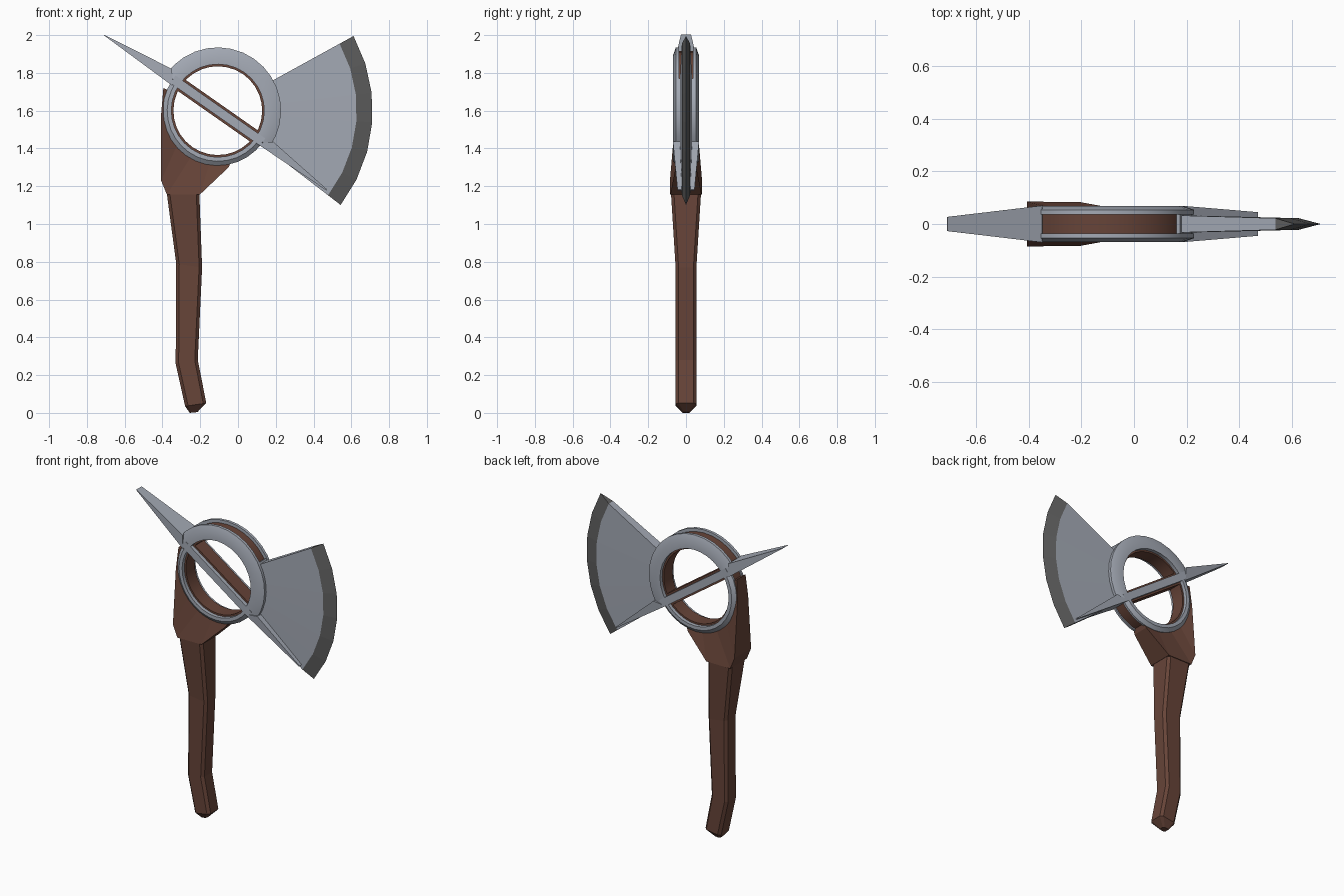
import bpy, bmesh, math

if "Cube" in bpy.data.objects:
    bpy.data.objects.remove(bpy.data.objects["Cube"])

CX, CZ = -0.107, 1.60           # ring centre
AXIS = math.radians(145)        # direction of the diagonal bar and spikes


def material(name, rgb):
    m = bpy.data.materials.new(name)
    m.diffuse_color = (*rgb, 1)
    m.use_nodes = True
    m.node_tree.nodes["Principled BSDF"].inputs["Base Color"].default_value = m.diffuse_color
    return m


WOOD = material("brown wood", (0.135, 0.058, 0.040))
STEEL = material("grey steel", (0.37, 0.40, 0.46))
DARK = material("dark edge", (0.115, 0.115, 0.115))


def loft(name, sections, mat, smooth=False):
    """Skin a row of closed cross-sections and cap both ends."""
    bm = bmesh.new()
    rows = [[bm.verts.new(p) for p in s] for s in sections]
    n = len(rows[0])
    for a, b in zip(rows, rows[1:]):
        for i in range(n):
            j = (i + 1) % n
            bm.faces.new((a[i], a[j], b[j], b[i]))
    bm.faces.new(rows[0])
    bm.faces.new(rows[-1])
    bmesh.ops.recalc_face_normals(bm, faces=bm.faces)
    me = bpy.data.meshes.new(name)
    bm.to_mesh(me)
    bm.free()
    me.materials.append(mat)
    ob = bpy.data.objects.new(name, me)
    bpy.context.collection.objects.link(ob)
    if smooth:
        bpy.ops.object.select_all(action='DESELECT')
        ob.select_set(True)
        bpy.context.view_layer.objects.active = ob
        bpy.ops.object.shade_smooth_by_angle(angle=math.radians(20))
    return ob


def polar(r, deg, y):
    a = math.radians(deg)
    return (CX + r * math.cos(a), y, CZ + r * math.sin(a))


def arc(name, profile, a0, a1, steps, mat, smooth=True):
    """Sweep an (r, y) profile around the ring centre."""
    angles = [a0 + (a1 - a0) * i / steps for i in range(steps + 1)]
    return loft(name, [[polar(r, a, y) for r, y in profile] for a in angles], mat, smooth)


def along(u, v, y):
    """Point at u along the diagonal (towards upper left), v up-right of it."""
    c, s = math.cos(AXIS), math.sin(AXIS)
    return (CX + u * c + v * s, y, CZ + u * s - v * c)


def bar(name, ends, mat):
    """Box along the diagonal; each end is (u_low, v_low, u_high, v_high, y0, y1)."""
    return loft(name, [[along(u0, v0, y0), along(u1, v1, y0),
                        along(u1, v1, y1), along(u0, v0, y1)]
                       for u0, v0, u1, v1, y0, y1 in ends], mat)


# Handle: eight-sided sections given by left point, right point and half depth
def octagon(left, right, h):
    (xl, zl), (xr, zr) = left, right
    c = min(0.016, h * 0.4)
    t = c / (xr - xl)
    out = []
    for f, y in ((0, -h + c), (t, -h), (1 - t, -h), (1, -h + c),
                 (1, h - c), (1 - t, h), (t, h), (0, h - c)):
        out.append((xl + (xr - xl) * f, y, zl + (zr - zl) * f))
    return out


loft("handle", [octagon(*s) for s in (
    ((-0.255, 0.0), (-0.215, 0.004), 0.02),
    ((-0.28, 0.035), (-0.168, 0.052), 0.055),
    ((-0.33, 0.26), (-0.213, 0.28), 0.055),
    ((-0.327, 0.79), (-0.19, 0.77), 0.055),
    ((-0.378, 1.17), (-0.205, 1.17), 0.080))], WOOD)

# Wooden head that cradles the lower left of the ring
head = []
for x, z, h, ang in ((-0.395, 1.72, 0.045, 158), (-0.407, 1.58, 0.055, 185),
                     (-0.407, 1.23, 0.085, 218), (-0.376, 1.155, 0.085, 240),
                     (-0.203, 1.155, 0.083, 262), (-0.05, 1.30, 0.055, 288)):
    head.append([(x, -h, z), (x, h, z), polar(0.26, ang, 0.04), polar(0.26, ang, -0.04)])
loft("handle_head", head, WOOD)

# Wooden core of the ring: taller on the upper right half
for name, r, a0, a1 in (("upper_core", 0.315, -35, 145), ("lower_core", 0.282, 145, 325)):
    arc(name, [(0.235, -0.045), (r, -0.045), (r, 0.045), (0.235, 0.045)], a0, a1, 16, WOOD)
bar("core_bar", [(u, -0.036, u, 0.036, -0.045, 0.045) for u in (-0.26, 0.26)], WOOD)

# Steel plates on front and back
for side, s in (("front", -1), ("back", 1)):
    arc(side + "_upper_plate", [(0.246, s * 0.036), (0.246, s * 0.068), (0.295, s * 0.068),
                                (0.335, s * 0.054), (0.335, s * 0.036)], -35, 145, 16, STEEL)
    arc(side + "_lower_plate", [(0.246, s * 0.036), (0.246, s * 0.068), (0.268, s * 0.068),
                                (0.291, s * 0.050), (0.291, s * 0.036)], 145, 325, 16, STEEL)
    bar(side + "_plate_bar", [(u, -0.024, u, 0.024, *sorted((s * 0.04, s * 0.069)))
                              for u in (-0.29, 0.29)], STEEL)

# Spikes at both ends of the diagonal
bar("back_spike", [(0.27, -0.03, 0.325, 0.042, -0.07, 0.07),
                   (0.724, -0.019, 0.724, -0.016, -0.027, 0.027)], STEEL)
bar("lower_spike", [(-0.267, -0.024, -0.335, 0.034, -0.069, 0.069),
                    (-0.714, -0.016, -0.714, -0.010, -0.045, 0.045)], STEEL)

# Blade socket, blade and ground edge
arc("blade_socket", [(0.25, -0.05), (0.33, -0.05), (0.33, 0.05), (0.25, 0.05)],
    -35, 31, 6, STEEL)
arc("blade", [(0.30, -0.033), (0.736, -0.022), (0.736, 0.022), (0.30, 0.033)],
    -37.5, 28.8, 6, STEEL, False)
arc("blade_edge", [(0.736, -0.022), (0.82, 0.0), (0.736, 0.022)],
    -37.5, 28.8, 6, DARK, False)
